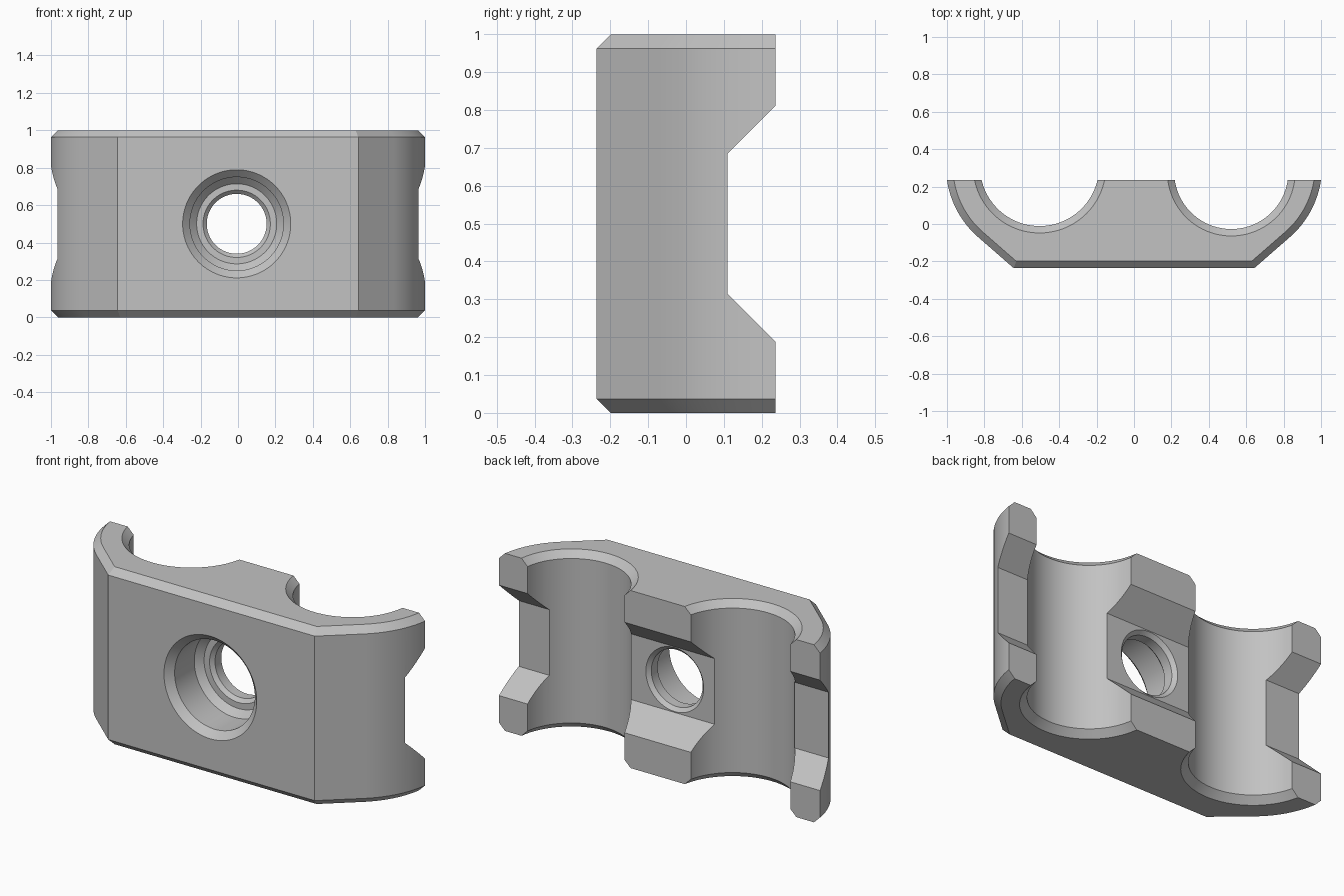
import bpy, bmesh, math
from mathutils import Matrix

cube = bpy.data.objects.get("Cube")
if cube:
    bpy.data.objects.remove(cube, do_unlink=True)

grey = bpy.data.materials.new("plain grey")
grey.use_nodes = True
COLOUR = (0.54, 0.54, 0.54, 1)
grey.diffuse_color = COLOUR
grey.node_tree.nodes["Principled BSDF"].inputs["Base Color"].default_value = COLOUR

CHAMFER = 0.037
FRONT, BACK = -0.236, 0.236


def make_object(name, bm):
    bmesh.ops.recalc_face_normals(bm, faces=bm.faces)
    mesh = bpy.data.meshes.new(name)
    bm.to_mesh(mesh)
    bm.free()
    mesh.materials.append(grey)
    obj = bpy.data.objects.new(name, mesh)
    bpy.context.collection.objects.link(obj)
    return obj


def loft(name, rings):
    """Skin a stack of closed rings and cap both ends."""
    bm = bmesh.new()
    loops = [[bm.verts.new(p) for p in ring] for ring in rings]
    n = len(loops[0])
    for low, high in zip(loops, loops[1:]):
        for i in range(n):
            j = (i + 1) % n
            bm.faces.new((low[i], low[j], high[j], high[i]))
    bm.faces.new(loops[0])
    bm.faces.new(loops[-1])
    return make_object(name, bm)


def lathe(name, profile, matrix, n=96):
    """Turn (radius, height) pairs about the local z axis."""
    turn = [math.tau * i / n for i in range(n)]
    obj = loft(name, [[(r * math.cos(a), r * math.sin(a), h) for a in turn] for r, h in profile])
    obj.data.transform(matrix)
    return obj


def outline(inset, z, steps=16):
    """Body section: flat front, slanted corners, round sides, flat back."""
    cx, cy, r = 0.505, 0.307, 0.5 - inset
    end = math.radians(-48.9)
    start = math.asin((BACK - cy) / r)
    half = []
    for i in range(steps + 1):
        a = start + (end - start) * i / steps
        half.append((cx + r * math.cos(a), cy + r * math.sin(a), z))
    y = FRONT + inset
    half.append((cx + (r - (y - cy) * math.sin(end)) / math.cos(end), y, z))
    return half + [(-x, y, z) for x, y, z in reversed(half)]


# Body with chamfered top and bottom rims
body = loft("clamp_body", [outline(CHAMFER, 0), outline(0, CHAMFER),
                           outline(0, 1 - CHAMFER), outline(CHAMFER, 1)])

# Two upright tube channels with flared ends
cutters = []
for side, x, y, r in (("right", -0.505, 0.307, 0.318), ("left", 0.52, 0.278, 0.305)):
    flare = r + 2 * CHAMFER
    profile = [(flare, -CHAMFER), (r, CHAMFER), (r, 1 - CHAMFER), (flare, 1 + CHAMFER)]
    cutters.append(lathe(side + "_channel_cutter", profile, Matrix.Translation((x, y, 0))))

# Slot with sloped sides across the back
slot = [(0.11, 0.315), (0.11, 0.685), (0.31, 0.885), (0.31, 0.115)]
cutters.append(loft("slot_cutter", [[(x, y, z) for y, z in slot] for x in (-1.2, 1.2)]))

# Stepped screw hole through the middle, measured from the front face
hole = [(0.329, -0.04), (0.25, 0.039), (0.25, 0.214), (0.214, 0.25), (0.18, 0.25),
        (0.16, 0.27), (0.16, 0.326), (0.2, 0.366)]
to_front = Matrix.Translation((-0.007, FRONT, 0.5)) @ Matrix.Rotation(-math.pi / 2, 4, "X")
cutters.append(lathe("screw_hole_cutter", hole, to_front))

bpy.ops.object.select_all(action="DESELECT")
bpy.context.view_layer.objects.active = body
body.select_set(True)
for cutter in cutters:
    cutter.hide_render = True
    cut = body.modifiers.new(cutter.name, "BOOLEAN")
    cut.operation = "DIFFERENCE"
    cut.solver = "EXACT"
    cut.object = cutter
    bpy.ops.object.modifier_apply(modifier=cut.name)
    bpy.data.objects.remove(cutter, do_unlink=True)

# Smooth curved walls, crisp edges
bpy.ops.object.shade_smooth_by_angle(angle=math.radians(25))
weighted = body.modifiers.new("even_shading", "WEIGHTED_NORMAL")
weighted.keep_sharp = True
